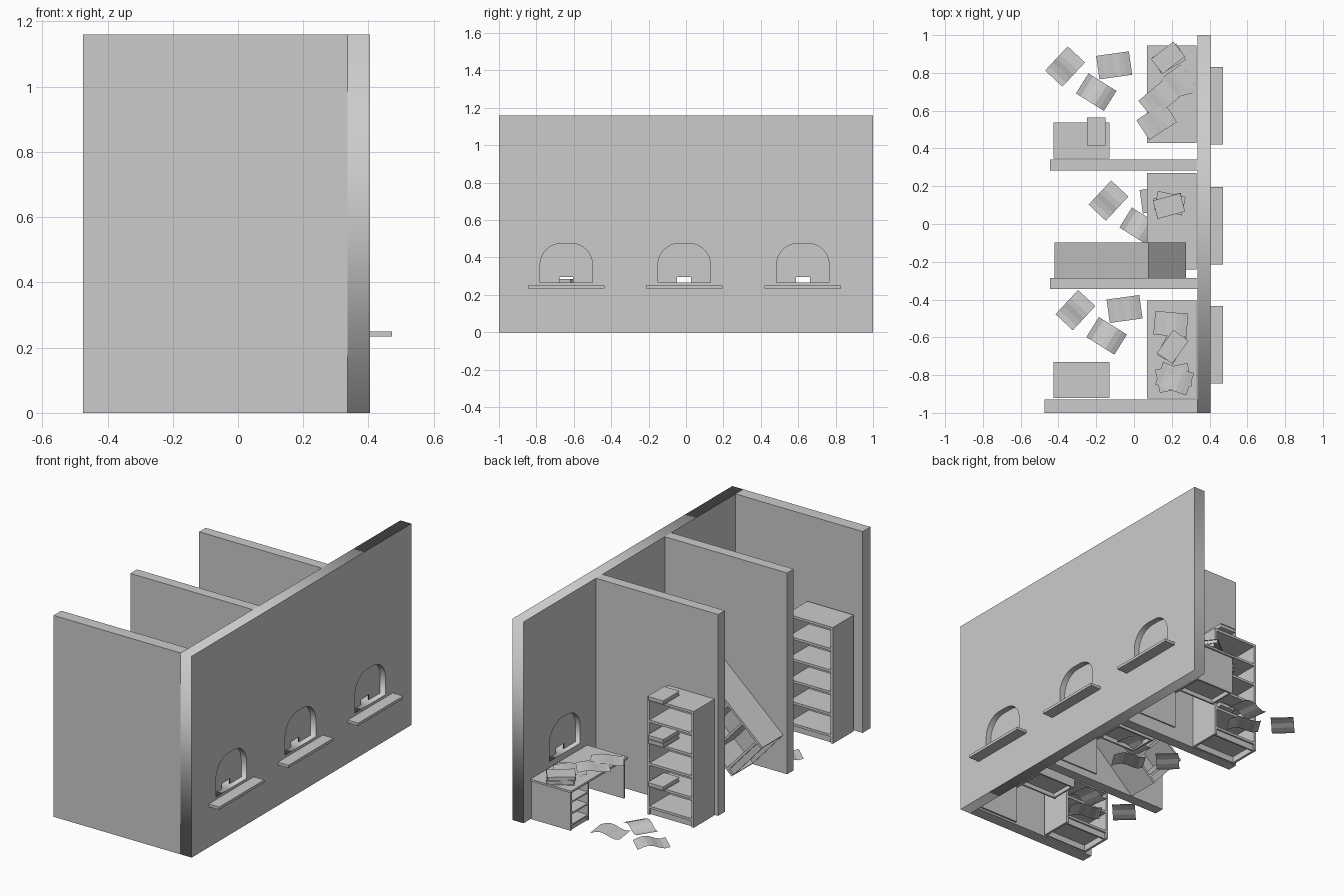
import bpy, bmesh
from math import radians, sin, cos, pi
from mathutils import Matrix, Vector

if "Cube" in bpy.data.objects:
    bpy.data.objects.remove(bpy.data.objects["Cube"])


def finish(bm, name, loc=(0, 0, 0), rot=(0, 0, 0)):
    me = bpy.data.meshes.new(name)
    bm.to_mesh(me)
    bm.free()
    ob = bpy.data.objects.new(name, me)
    ob.location = loc
    ob.rotation_euler = [radians(a) for a in rot]
    bpy.context.collection.objects.link(ob)
    return ob


def boxes(name, spans, loc=(0, 0, 0), rot=(0, 0, 0)):
    """One object from boxes given as (x0, x1, y0, y1, z0, z1)."""
    bm = bmesh.new()
    for x0, x1, y0, y1, z0, z1 in spans:
        m = Matrix.Translation(((x0 + x1) / 2, (y0 + y1) / 2, (z0 + z1) / 2))
        m = m @ Matrix.Diagonal((x1 - x0, y1 - y0, z1 - z0, 1))
        bmesh.ops.create_cube(bm, size=1, matrix=m)
    return finish(bm, name, loc, rot)


def plate(name, loops, x0, x1):
    """Extrude filled outlines drawn in the y-z plane (inner loops are holes)."""
    cu = bpy.data.curves.new(name, 'CURVE')
    cu.dimensions, cu.fill_mode, cu.extrude = '2D', 'BOTH', (x1 - x0) / 2
    for pts in loops:
        sp = cu.splines.new('POLY')
        sp.points.add(len(pts) - 1)
        for p, (y, z) in zip(sp.points, pts):
            p.co = (y, z, 0, 1)
        sp.use_cyclic_u = True
    tmp = bpy.data.objects.new(name + "_outline", cu)
    bpy.context.collection.objects.link(tmp)
    dg = bpy.context.evaluated_depsgraph_get()
    me = bpy.data.meshes.new_from_object(tmp.evaluated_get(dg))
    bpy.data.objects.remove(tmp)
    me.transform(Matrix(((0, 0, 1, (x0 + x1) / 2), (1, 0, 0, 0), (0, 1, 0, 0), (0, 0, 0, 1))))
    ob = bpy.data.objects.new(name, me)
    bpy.context.collection.objects.link(ob)


def arch(c, notch=False):
    hw, z0, z1, r, n = 0.14, 0.265, 0.475, 0.113, 8
    pts = [(c + hw, z0)]
    for side, start in ((1, 0), (-1, pi / 2)):
        for i in range(n + 1):
            a = start + pi / 2 * i / n
            pts.append((c + side * (hw - r) + r * cos(a), z1 - r + r * sin(a)))
    pts.append((c - hw, z0))
    if notch:
        s, h = 0.037, 0.03
        pts += [(c - s, z0), (c - s, z0 + h), (c + s, z0 + h), (c + s, z0)]
    return pts


def bookcase(name, loc, rot=(0, 0, 0)):
    w, d, h, t = 0.295, 0.19, 0.67, 0.014
    parts = [(0, t, 0, d, 0, h), (w - t, w, 0, d, 0, h), (t, w - t, 0, 0.008, 0, h),
             (t, w - t, d - 0.02, d - 0.01, 0, 0.04)]
    for i in range(6):
        z = 0.05 + i * (h - 0.05) / 5
        parts.append((t, w - t, 0.008, d, z - t, z))
    boxes(name, parts, loc, rot)


def desk(name, y0, y1):
    xa, xb, h, t = 0.07, 0.33, 0.235, 0.012
    p0, p1 = y1 - 0.175, y1 - 0.01
    parts = [(xa, xb, y0, y1, h - t, h),
             (xa + 0.01, xb, y0 + 0.01, y0 + 0.02, 0, h - t),
             (xa + 0.01, xb, p0, p0 + 0.01, 0, h - t),
             (xa + 0.01, xb, p1 - 0.01, p1, 0, h - t),
             (xb - 0.01, xb, p0 + 0.01, p1 - 0.01, 0, h - t),
             (xa + 0.015, xa + 0.025, p0 + 0.01, p1 - 0.01, 0, 0.025)]
    for i in range(3):
        z = 0.025 + i * 0.066
        parts.append((xa + 0.01, xb - 0.01, p0 + 0.01, p1 - 0.01, z, z + 0.009))
    boxes(name, parts)


def sheet(name, x, y, z, ang, bend=0.012):
    bm = bmesh.new()
    bmesh.ops.create_grid(bm, x_segments=6, y_segments=1, size=0.5)
    for v in bm.verts:
        u = v.co.x
        v.co = Vector((u * 0.175, v.co.y * 0.125, bend * (1 + sin(2 * pi * u + 0.6))))
    finish(bm, name, (x, y, z), (0, 0, ang))


def book(name, x, y, z, ang, th=0.024):
    # two covers and a spine around a page block
    l, w, c = 0.075, 0.05, 0.003
    boxes(name, [(-l, l, -w, w, 0, c), (-l, l, -w, w, th - c, th),
                 (-l, l, -w, -w + c, c, th - c),
                 (-l + .004, l - .004, -w + c, w - .004, c, th - c)], (x, y, z), (0, 0, ang))


# front wall with three arched openings, panes with pass slots, and ledges
windows = (-0.64, -0.01, 0.625)
H = 1.16
plate("counter_wall", [[(-1, 0), (1, 0), (1, H), (-1, H)]] + [arch(c) for c in windows], 0.335, 0.405)
for i, c in enumerate(windows, 1):
    plate(f"window_pane_{i}", [arch(c, True)], 0.365, 0.371)
    boxes(f"window_ledge_{i}", [(0.40, 0.472, c - 0.205, c + 0.205, 0.234, 0.25)])

# partitions
boxes("end_partition", [(-0.475, 0.335, -1, -0.93, 0, H)])
for i, y in enumerate((-0.315, 0.312), 1):
    boxes(f"partition_{i}", [(-0.445, 0.335, y - 0.03, y + 0.03, 0, H)])

# furniture
for i, (a, b) in enumerate(((-0.925, -0.405), (-0.24, 0.27), (0.43, 0.945)), 1):
    desk(f"desk_{i}", a, b)
bookcase("bookcase_1", (-0.425, -0.92, 0))
bookcase("toppled_bookcase", (-0.42, -0.287, 0.219), (0, 48, 0))
bookcase("bookcase_3", (-0.425, 0.347, 0))

# loose sheets on the floor: the same scatter in each booth
for i, (ox, oy) in enumerate(((-0.05, -0.45), (0.125, 0.13), (-0.105, 0.84)), 1):
    for j, (dx, dy, a) in enumerate(((0, 0, 8), (-0.26, -0.006, 47), (-0.095, -0.142, -32))):
        sheet(f"floor_sheet_{i}_{j}", ox + dx, oy + dy, 0.002, a)

# books and sheets on the desks
top = 0.236
for i, (x, y, z, a) in enumerate((
        (0.185, 0.875, 0, 30), (0.18, 0.88, 0.025, 38),
        (0.185, 0.10, 0, 12), (0.19, 0.11, 0.025, -12), (0.185, 0.095, 0.05, 15),
        (0.2, -0.53, 0, -8), (0.2, -0.65, 0, 62), (0.205, -0.65, 0.025, 55))):
    book(f"desk_book_{i}", x, y, top + z, a)
for i, (x, y, a) in enumerate(((0.225, 0.735, 15), (0.215, 0.745, 35), (0.12, 0.545, 33), (0.13, 0.66, 40),
                               (0.21, -0.815, 12), (0.215, -0.82, -20), (0.195, -0.53, -5))):
    sheet(f"desk_sheet_{i}", x, y, top + 0.001 + 0.003 * i, a, 0.006)

# books in and on the far bookcase
for i, z in enumerate((0.175, 0.423, 0.448, 0.671)):
    book(f"shelf_book_{i}", -0.2, 0.49, z, 90)
